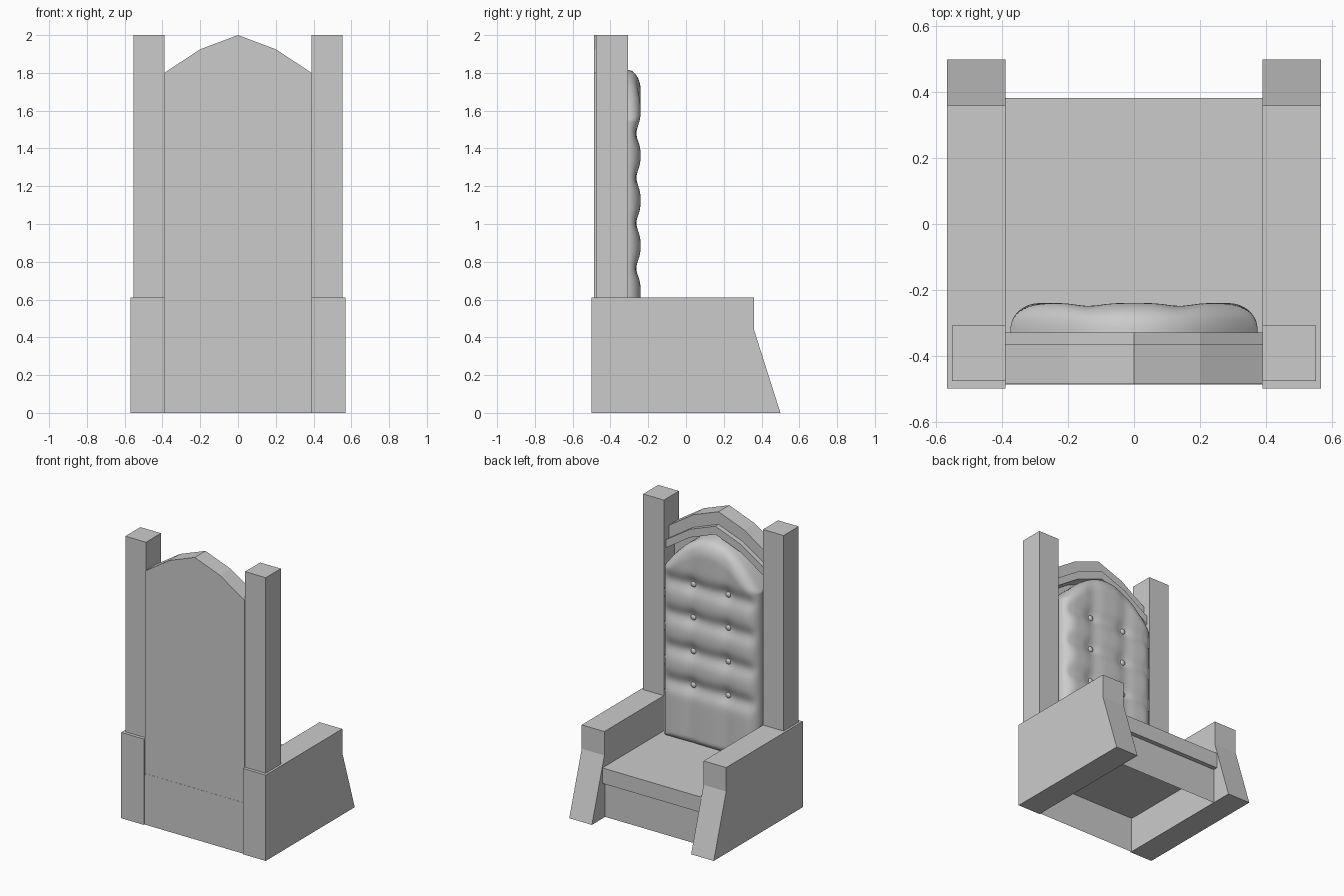
import bpy, bmesh, math

if "Cube" in bpy.data.objects:
    bpy.data.objects.remove(bpy.data.objects["Cube"])


def finish(name, bm, smooth=False):
    bmesh.ops.recalc_face_normals(bm, faces=bm.faces)
    me = bpy.data.meshes.new(name)
    bm.to_mesh(me)
    bm.free()
    ob = bpy.data.objects.new(name, me)
    bpy.context.collection.objects.link(ob)
    if smooth:
        me.polygons.foreach_set("use_smooth", [True] * len(me.polygons))
    return ob


def prism(name, profile, vec):
    """Extrude a closed planar profile along vec."""
    bm = bmesh.new()
    face = bm.faces.new([bm.verts.new(p) for p in profile])
    new = bmesh.ops.extrude_face_region(bm, geom=[face], use_keep_orig=True)
    bmesh.ops.translate(bm, vec=vec,
                        verts=[g for g in new["geom"] if isinstance(g, bmesh.types.BMVert)])
    return finish(name, bm)


def box(name, x0, x1, y0, y1, z0, z1):
    return prism(name, [(x0, y0, z0), (x1, y0, z0), (x1, y1, z0), (x0, y1, z0)],
                 (0, 0, z1 - z0))


# Arms and back posts, mirrored left and right
ARM = [(-0.5, 0), (0.5, 0), (0.36, 0.44), (0.36, 0.61), (-0.5, 0.61)]
for side, s in (("left", -1), ("right", 1)):
    prism(f"arm_{side}", [(s * 0.39, y, z) for y, z in ARM], (s * 0.178, 0, 0))
    box(f"post_{side}", *sorted((s * 0.39, s * 0.552)), -0.477, -0.308, 0.59, 2.0)

# Seat slab over a base that is open underneath
box("seat", -0.39, 0.39, -0.487, 0.382, 0.25, 0.36)
for name, y, top in (("base_back", -0.492, 0.35), ("base_front", 0.35, 0.25)):
    bm = bmesh.new()
    bm.faces.new([bm.verts.new(p) for p in
                  ((-0.39, y, 0), (0.39, y, 0), (0.39, y, top), (-0.39, y, top))])
    finish(name, bm)

# Back panel with arched top, arch crest and protruding moulding
ARCH = [(-0.39, 1.8), (-0.2, 1.925), (0, 2.0), (0.2, 1.925), (0.39, 1.8)]


def arch_band(name, top, bottom, y0, y1):
    pts = [(x, y0, z - top) for x, z in ARCH] + [(x, y0, z - bottom) for x, z in ARCH[::-1]]
    return prism(name, pts, (0, y1 - y0, 0))


prism("back_panel", [(-0.39, -0.486, 0.35)] + [(x, -0.486, z) for x, z in ARCH]
      + [(0.39, -0.486, 0.35)], (0, 0.056, 0))
arch_band("arch_crest", 0, 0.1, -0.486, -0.365)
arch_band("arch_moulding", 0.09, 0.148, -0.44, -0.33)

# Tufted back cushion
HALF, BOTTOM = 0.375, 0.345
BUTTON_X = (-0.137, 0.137)
BUTTON_Z = (0.765, 1.005, 1.245, 1.48)


def cushion_top(x):
    return 1.55 + 0.27 * (1 - (abs(x) / HALF) ** 2)


def cushion_y(x, z):
    d = max(0, min(HALF - abs(x), (cushion_top(x) - z) * 0.8, (z - BOTTOM) * 1.5))
    edge = 1 - min(d / 0.09, 1)
    puff = 0.078 * math.sqrt(1 - edge * edge)
    row = max(math.exp(-((z - b) / 0.055) ** 2) for b in BUTTON_Z)
    col = max(math.exp(-((x - b) / 0.05) ** 2) for b in BUTTON_X)
    fade = min(d / 0.06, 1)
    return -0.318 + puff - fade * (0.024 * row + 0.009 * col + 0.012 * row * col)


NX, NZ = 40, 80
bm = bmesh.new()
grid = []
for j in range(NZ + 1):
    v = 0.5 + 0.5 * math.sin(math.pi * (j / NZ - 0.5))
    v = 0.5 * v + 0.5 * j / NZ
    line = []
    for i in range(NX + 1):
        x = HALF * math.sin(math.pi * (i / NX - 0.5))
        z = BOTTOM + v * (cushion_top(x) - BOTTOM)
        line.append(bm.verts.new((x, cushion_y(x, z), z)))
    grid.append(line)
for j in range(NZ):
    for i in range(NX):
        bm.faces.new((grid[j][i], grid[j][i + 1], grid[j + 1][i + 1], grid[j + 1][i]))
rim = bmesh.ops.extrude_edge_only(bm, edges=[e for e in bm.edges if e.is_boundary])
for vert in (g for g in rim["geom"] if isinstance(g, bmesh.types.BMVert)):
    vert.co.y = -0.432
finish("back_cushion", bm, smooth=True)

# Buttons in the tufts
for r, z in enumerate(BUTTON_Z):
    for c, x in enumerate(BUTTON_X):
        bm = bmesh.new()
        bmesh.ops.create_uvsphere(bm, u_segments=12, v_segments=8, radius=0.02)
        bmesh.ops.scale(bm, vec=(1, 0.6, 1), verts=bm.verts)
        ob = finish(f"button_{r}_{c}", bm, smooth=True)
        ob.location = (x, cushion_y(x, z) + 0.004, z)
